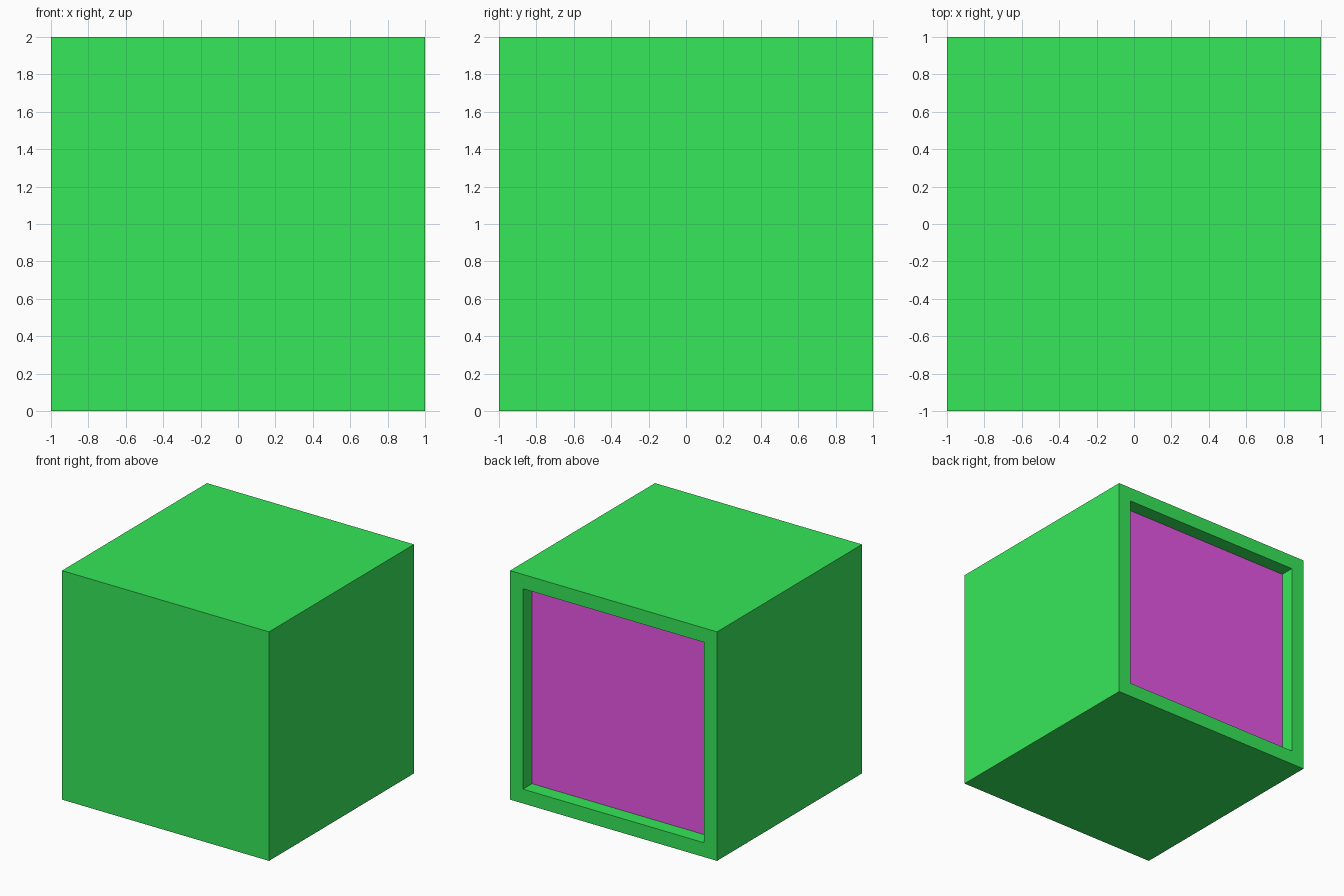
import bpy, bmesh
from mathutils import Vector

if "Cube" in bpy.data.objects:
    bpy.data.objects.remove(bpy.data.objects["Cube"])

SIZE, RIM, DEPTH = 2.0, 0.125, 0.125


def material(name, rgb):
    mat = bpy.data.materials.new(name)
    mat.diffuse_color = (*rgb, 1)
    mat.use_nodes = True
    mat.node_tree.nodes["Principled BSDF"].inputs["Base Color"].default_value = mat.diffuse_color
    return mat


# Cube body
bm = bmesh.new()
bmesh.ops.create_cube(bm, size=SIZE)
bmesh.ops.translate(bm, verts=bm.verts, vec=(0, 0, SIZE / 2))

# Recessed panel in the back face, framed by an even rim
bm.normal_update()
panel = max(bm.faces, key=lambda f: f.normal.y)
bmesh.ops.inset_region(bm, faces=[panel], thickness=RIM, use_even_offset=True)
ext = bmesh.ops.extrude_discrete_faces(bm, faces=[panel])
panel = ext["faces"][0]
bmesh.ops.translate(bm, verts=panel.verts, vec=Vector((0, -DEPTH, 0)))
panel.material_index = 1
bmesh.ops.recalc_face_normals(bm, faces=bm.faces)

mesh = bpy.data.meshes.new("recessed_cube")
bm.to_mesh(mesh)
bm.free()
mesh.materials.append(material("green_body", (0.037, 0.8, 0.1)))
mesh.materials.append(material("purple_panel", (0.8, 0.095, 0.8)))
bpy.context.collection.objects.link(bpy.data.objects.new("recessed_cube", mesh))
